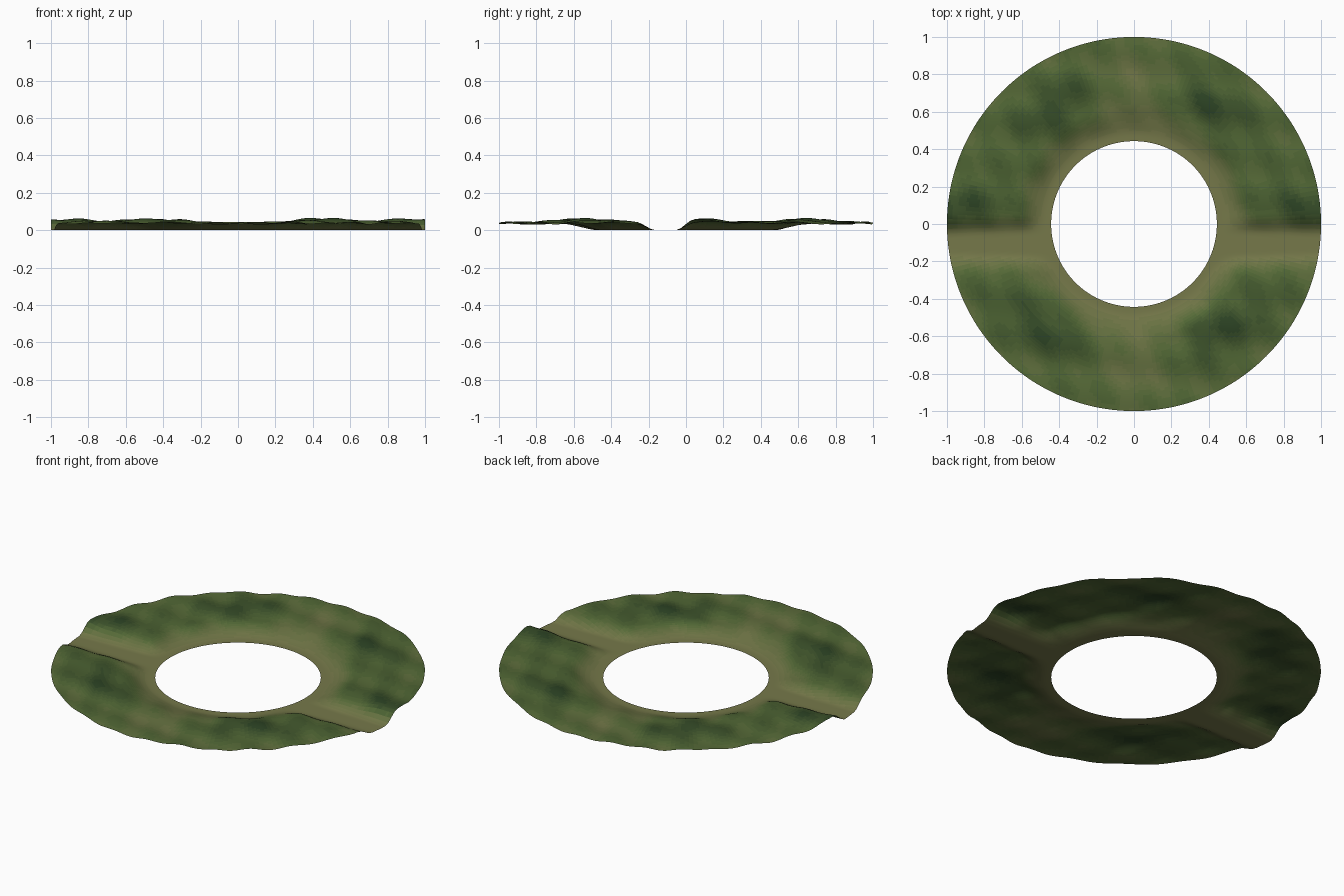
import bpy, bmesh
from math import sin, cos, pi, exp, hypot

if "Cube" in bpy.data.objects:
    bpy.data.objects.remove(bpy.data.objects["Cube"])

SEGS, RINGS = 240, 40
R_IN, R_OUT = 0.443, 1.0
ROAD_Y = -0.11
STEPS = 12


def smooth(a, b, v):
    t = min(1, max(0, (v - a) / (b - a)))
    return t * t * (3 - 2 * t)


def mix(a, b, t):
    return tuple(p + (q - p) * t for p, q in zip(a, b))


# Flat clearing around the hole and flat road crossing along x
def hill_mask(x, y):
    return smooth(0.47, 0.64, hypot(x, y)) * smooth(0.055, 0.155, abs(y - ROAD_Y))


# Broad ridges on the diagonals
def ridge(x, y):
    d = abs(x) + abs(y) - 1.03
    waves = 0.62 + 0.38 * cos(2 * pi * (y - 0.05) / 0.61)
    return exp(-(d / 0.24) ** 2) * smooth(0.1, 0.4, abs(x)) * waves


# Small slanted bumps
def ripple(x, y):
    return sin(30 * x + 14 * y) * 0.5 + cos(27 * y + 4 * x) * 0.5


def height(x, y):
    return hill_mask(x, y) * (0.037 + 0.021 * ridge(x, y) + 0.008 * ripple(x, y))


# Tone: 0 dry path, 0.5 grass, 1 dark woodland
def tone(x, y):
    t = 0.42 + 0.5 * ridge(x, y) + 0.16 * ripple(x, y)
    dry = exp(-(x / 0.12) ** 2 - ((abs(y) - 0.72) / 0.2) ** 2)
    return min(1, max(0, t - 0.2 * dry)) * hill_mask(x, y)


# Ground ring
bm = bmesh.new()
rows = []
for i in range(RINGS + 1):
    r = R_IN + (R_OUT - R_IN) * i / RINGS
    row = []
    for j in range(SEGS):
        a = 2 * pi * j / SEGS
        x, y = r * cos(a), r * sin(a)
        row.append(bm.verts.new((x, y, height(x, y))))
    rows.append(row)
for i in range(RINGS):
    for j in range(SEGS):
        k = (j + 1) % SEGS
        f = bm.faces.new((rows[i][j], rows[i + 1][j], rows[i + 1][k], rows[i][k]))
        c = f.calc_center_median()
        f.material_index = round(tone(c.x, c.y) * (STEPS - 1))
        f.smooth = True

mesh = bpy.data.meshes.new("terrain_ring")
bm.to_mesh(mesh)
bm.free()

# Graded ground colours
PATH, GRASS, WOOD = (0.18, 0.19, 0.068), (0.085, 0.14, 0.036), (0.026, 0.058, 0.018)
for s in range(STEPS):
    t = s / (STEPS - 1)
    col = mix(PATH, GRASS, t * 2) if t < 0.5 else mix(GRASS, WOOD, t * 2 - 1)
    mat = bpy.data.materials.new(f"ground_tone_{s}")
    mat.diffuse_color = (*col, 1)
    mat.use_nodes = True
    mat.node_tree.nodes["Principled BSDF"].inputs["Base Color"].default_value = mat.diffuse_color
    mesh.materials.append(mat)

terrain = bpy.data.objects.new("terrain_ring", mesh)
bpy.context.collection.objects.link(terrain)
